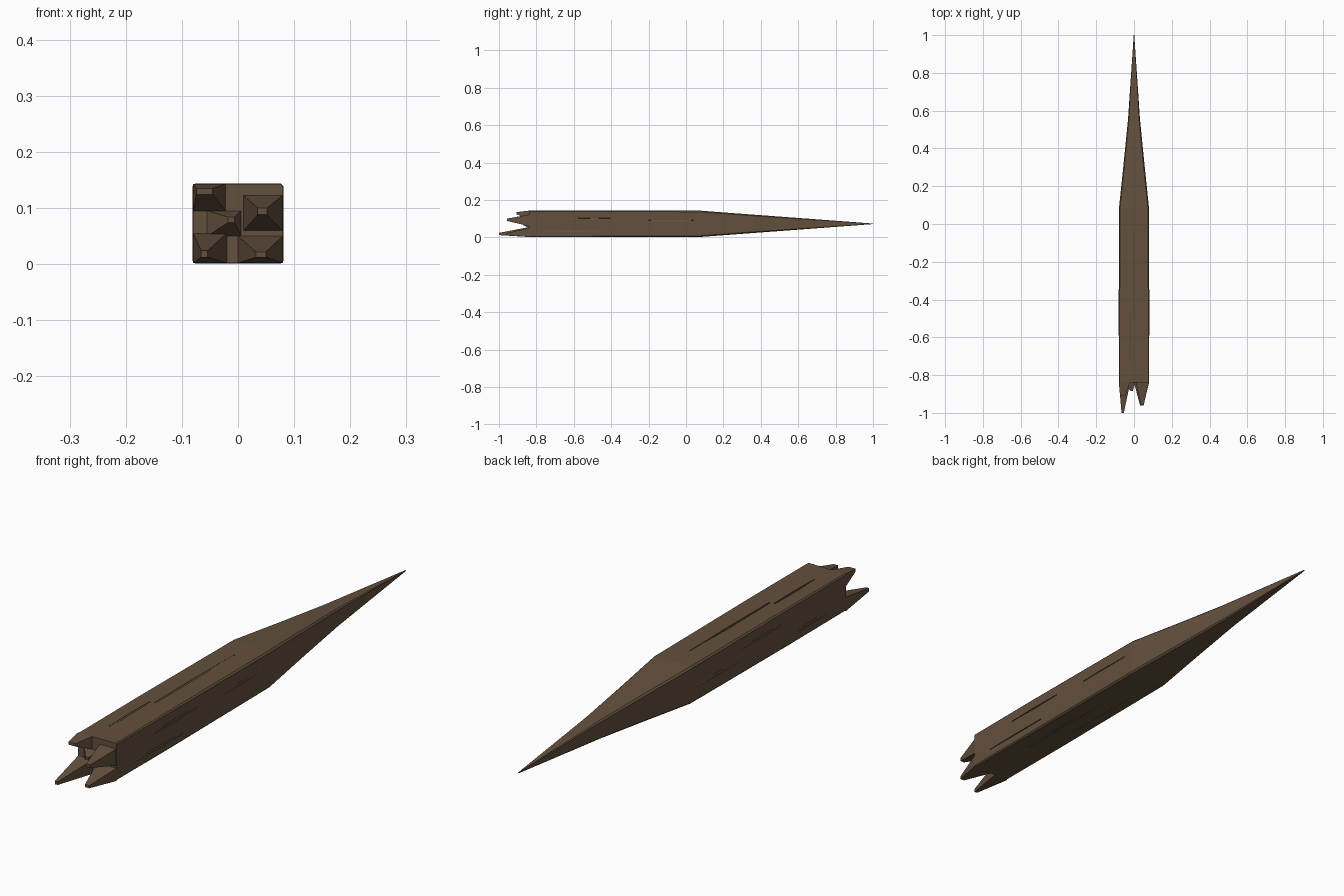
import bpy, bmesh
from mathutils import Vector

if "Cube" in bpy.data.objects:
    bpy.data.objects.remove(bpy.data.objects["Cube"])

wood = bpy.data.materials.new("dark brown wood")
wood.diffuse_color = (0.125, 0.080, 0.048, 1)
wood.use_nodes = True
wood.node_tree.nodes["Principled BSDF"].inputs["Base Color"].default_value = wood.diffuse_color
ZC = 0.0725


def finish(name, bm):
    bmesh.ops.recalc_face_normals(bm, faces=bm.faces)
    me = bpy.data.meshes.new(name)
    bm.to_mesh(me)
    bm.free()
    me.materials.append(wood)
    ob = bpy.data.objects.new(name, me)
    bpy.context.collection.objects.link(ob)
    return ob


def loft(name, rings):
    """Skin a list of equal-length point rings and cap both ends."""
    bm = bmesh.new()
    vs = [[bm.verts.new(p) for p in r] for r in rings]
    n = len(vs[0])
    for a, b in zip(vs, vs[1:]):
        for i in range(n):
            bm.faces.new((a[i], a[(i + 1) % n], b[(i + 1) % n], b[i]))
    bm.faces.new(vs[0])
    bm.faces.new(vs[-1])
    return finish(name, bm)


def section(y, hx, hz, c):
    """Rectangle with small cut corners."""
    return [(sx * x, y, ZC + sz * z) for sx, sz, x, z in (
        (1, -1, hx - c, hz), (1, -1, hx, hz - c), (1, 1, hx, hz - c), (1, 1, hx - c, hz),
        (-1, 1, hx - c, hz), (-1, 1, hx, hz - c), (-1, -1, hx, hz - c), (-1, -1, hx - c, hz))]


# Long shaft tapering to a point
stake = loft("stake_shaft", [
    section(-0.84, 0.080, 0.0705, 0.004), section(-0.50, 0.081, 0.0715, 0.005),
    section(0.08, 0.080, 0.0700, 0.006), section(0.32, 0.055, 0.0520, 0.006),
    section(0.55, 0.032, 0.0350, 0.005), section(1.0, 0.0015, 0.0015, 0.0005)])


# Shallow grain grooves cut into the four long sides
def groove(side, u, y0, y1, w=0.006, d=0.004):
    ym, bm = (y0 + y1) / 2, bmesh.new()
    for y, k in ((y0, 0.6), (ym, 1), (y1, 0.6)):
        for du, depth in ((-w * k, 0.02), (w * k, 0.02), (w * k * 0.4, -d * k), (-w * k, -d * k * 0.4)):
            if side in ("top", "bottom"):
                s = 1 if side == "top" else -1
                bm.verts.new((u + du, y, ZC + s * (0.071 + depth)))
            else:
                s = 1 if side == "right" else -1
                bm.verts.new((s * (0.0805 + depth), y, u + du))
    bmesh.ops.convex_hull(bm, input=bm.verts)
    loose = [v for v in bm.verts if not v.link_faces]
    bmesh.ops.delete(bm, geom=loose, context='VERTS')
    cut = finish("grain_cutter", bm)
    cut.hide_render = True
    mod = stake.modifiers.new("grain", 'BOOLEAN')
    mod.operation, mod.object, mod.solver = 'DIFFERENCE', cut, 'EXACT'
    cut.hide_set(True)


for g in (("top", 0.0, -0.50, -0.02), ("top", -0.018, -0.74, -0.50),
          ("bottom", 0.02, -0.60, -0.15), ("bottom", -0.03, -0.40, 0.05),
          ("right", 0.10, -0.62, -0.36), ("right", 0.035, -0.75, -0.45),
          ("right", 0.09, -0.20, 0.04), ("left", 0.10, -0.45, -0.22),
          ("left", 0.04, -0.72, -0.55), ("left", 0.06, -0.20, 0.05)):
    groove(*g)


# Splinters on the broken end: base box (x0,x1,z0,z1) narrowing to a tip box
def splinter(name, base, tip, y):
    def ring(b, yy):
        x0, x1, z0, z1 = b
        return [(x0, yy, z0), (x1, yy, z0), (x1, yy, z1), (x0, yy, z1)]
    mid = [0.45 * a + 0.55 * b for a, b in zip(base, tip)]
    loft(name, [ring(base, -0.84), ring(mid, -0.84 + (y + 0.84) * 0.55), ring(tip, y)])


splinter("splinter_low_left", (-0.08, -0.02, 0.002, 0.055), (-0.066, -0.054, 0.012, 0.024), -1.0)
splinter("splinter_low_right", (0.0, 0.08, 0.002, 0.050), (0.032, 0.050, 0.012, 0.022), -0.96)
splinter("splinter_high_right", (0.01, 0.079, 0.060, 0.122), (0.035, 0.052, 0.088, 0.100), -0.957)
splinter("splinter_high_left", (-0.08, -0.022, 0.095, 0.143), (-0.074, -0.045, 0.124, 0.135), -0.907)
splinter("splinter_middle", (-0.055, 0.005, 0.050, 0.095), (-0.018, -0.006, 0.074, 0.084), -0.885)
